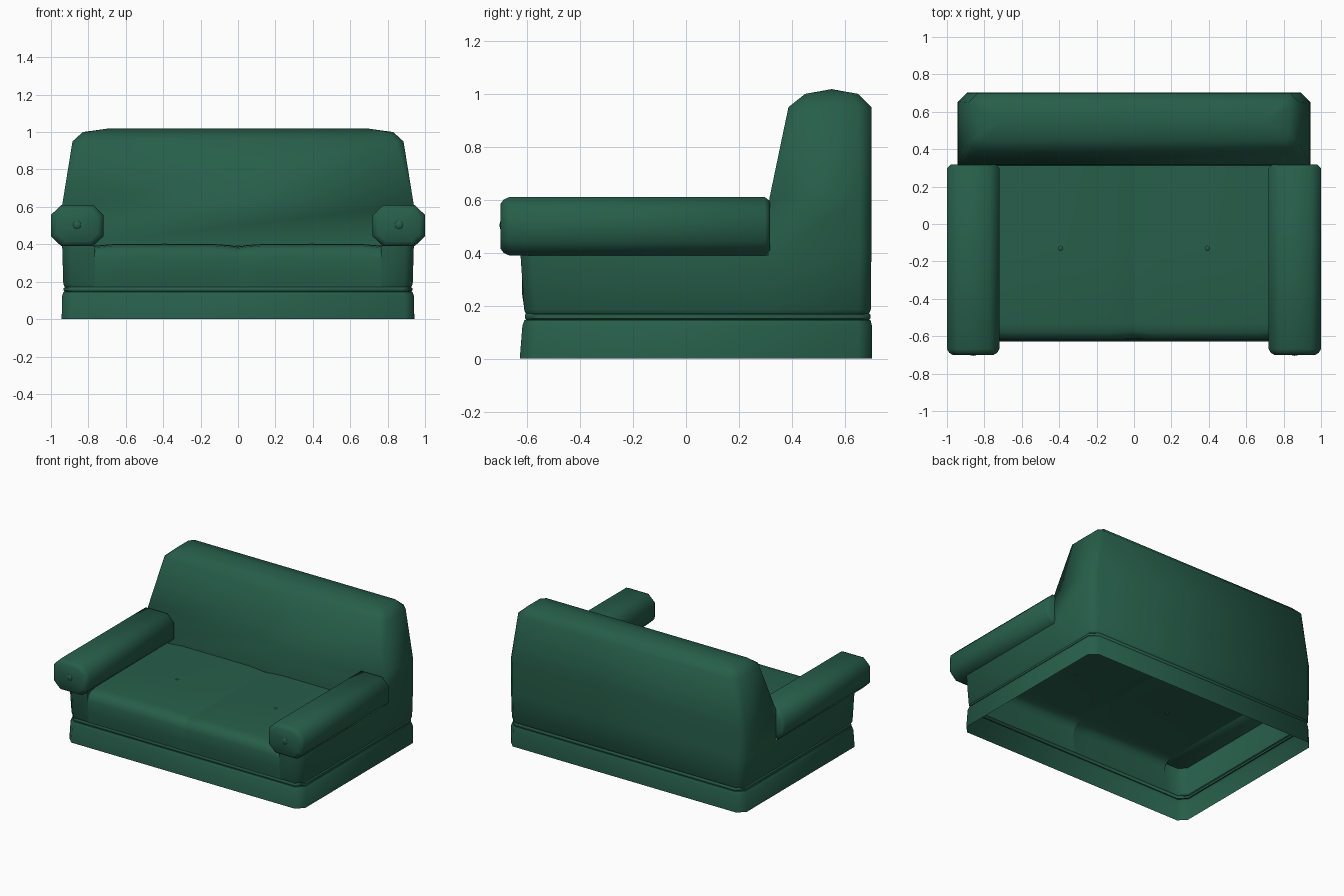
import bpy, bmesh, math
from mathutils import Vector

if "Cube" in bpy.data.objects:
    bpy.data.objects.remove(bpy.data.objects["Cube"])

green = bpy.data.materials.new("dark green fabric")
green.diffuse_color = (0.02, 0.112, 0.069, 1)
green.use_nodes = True
green.node_tree.nodes["Principled BSDF"].inputs["Base Color"].default_value = green.diffuse_color


def loft(bm, rings, closed=True, caps=()):
    """Skin a list of equal-length point rings."""
    rows = [[bm.verts.new(p) for p in r] for r in rings]
    n = len(rows[0])
    for a, b in zip(rows, rows[1:]):
        for i in range(n if closed else n - 1):
            j = (i + 1) % n
            bm.faces.new((a[i], a[j], b[j], b[i]))
    for k in caps:
        # fan cap around a slightly sunken centre
        c = sum((v.co for v in rows[k]), Vector()) / n
        inner = sum((v.co for v in rows[1 if k == 0 else -2]), Vector()) / n
        mid = bm.verts.new(c.lerp(inner, 0.25))
        for i in range(n):
            bm.faces.new((rows[k][i], rows[k][(i + 1) % n], mid))


def finish(bm, name, angle=50, recalc=False):
    bmesh.ops.remove_doubles(bm, verts=bm.verts, dist=0.0005)
    if recalc:
        bmesh.ops.recalc_face_normals(bm, faces=bm.faces)
    me = bpy.data.meshes.new(name)
    bm.to_mesh(me)
    bm.free()
    me.materials.append(green)
    ob = bpy.data.objects.new(name, me)
    bpy.context.collection.objects.link(ob)
    bpy.ops.object.select_all(action='DESELECT')
    bpy.context.view_layer.objects.active = ob
    ob.select_set(True)
    bpy.ops.object.shade_smooth_by_angle(angle=math.radians(angle))
    return ob


def outline(hx, yf, yb, cf, cb, z):
    """Plan rectangle with chamfered corners, counter-clockwise."""
    half = [(hx - cf, yf), (hx, yf + cf), (hx, yb - cb), (hx - cb, yb)]
    pts = half + [(-x, y) for x, y in reversed(half)]
    return [(x, y, z) for x, y in pts]


# skirt with the recessed welt above it, open underneath
bm = bmesh.new()
loft(bm, [outline(0.943 - d, -0.628 + f, 0.702 - e, 0.05, 0.05, z) for z, d, f, e in
          [(0, 0, 0, 0), (0.125, 0.003, 0.01, 0), (0.146, 0.01, 0.018, 0.005),
           (0.147, 0.018, 0.024, 0.01), (0.152, 0.011, 0.02, 0.006),
           (0.166, 0.011, 0.02, 0.006), (0.171, 0.018, 0.024, 0.01)]])
finish(bm, "skirt")

# body: lower wall around sides and rear, welded to the backrest
bm = bmesh.new()
walls = []
for z, hx, yf, yb in [(0.171, 0.925, -0.606, 0.692), (0.185, 0.934, -0.611, 0.698),
                      (0.39, 0.94, -0.625, 0.70)]:
    half = [(0.765, yf), (hx - 0.045, yf), (hx, yf + 0.045), (hx, 0.31),
            (hx, yb - 0.045), (hx - 0.045, yb)]
    walls.append([(x, y, z) for x, y in half + [(-x, y) for x, y in reversed(half)]])
loft(bm, walls, closed=False)
loft(bm, [outline(*r) for r in [
    (0.94, 0.31, 0.70, 0, 0.045, 0.39),
    (0.94, 0.316, 0.70, 0, 0.045, 0.61),
    (0.885, 0.387, 0.70, 0.04, 0.05, 0.95),
    (0.83, 0.45, 0.65, 0.03, 0.03, 1.0),
    (0.70, 0.55, 0.55, 0, 0, 1.018)]])
finish(bm, "body_and_backrest", 62)

# two seat cushions, crowned, with a seam between them
profile = [(-0.608, 0.171), (-0.62, 0.25), (-0.62, 0.335), (-0.608, 0.372),
           (-0.58, 0.392), (-0.53, 0.4), (-0.13, 0.402), (0.312, 0.4)]
columns = [(0, 0.014), (0.05, 0.006), (0.14, 0), (0.4, 0), (0.66, 0), (0.775, 0.01)]
for side, label in ((1, "right"), (-1, "left")):
    bm = bmesh.new()
    cols = columns if side > 0 else columns[::-1]
    loft(bm, [[(side * x, y + (d if y < -0.55 and z > 0.2 else 0) * 0.6,
                z - (d if z > 0.3 else 0)) for x, d in cols]
              for y, z in profile], closed=False)
    finish(bm, label + "_seat_cushion", 60)

# padded arm rolls with eight sides
section = [(-0.085, 0.11), (0.085, 0.11), (0.14, 0.057), (0.14, -0.057),
           (0.085, -0.11), (-0.085, -0.11), (-0.14, -0.057), (-0.14, 0.057)]
for side, label in ((1, "right"), (-1, "left")):
    bm = bmesh.new()
    loft(bm, [[(side * (0.86 + x * s), y, 0.5 + z * s) for x, z in section]
              for y, s in [(-0.70, 0.78), (-0.688, 0.92), (-0.668, 1),
                           (0.298, 1), (0.317, 0.87)]], caps=(0, -1))
    finish(bm, label + "_arm_roll", 60, True)


# upholstery buttons on the arm fronts and the seats
def button(name, loc, r, rot):
    bpy.ops.mesh.primitive_uv_sphere_add(segments=8, ring_count=6, radius=r,
                                         location=loc, rotation=rot)
    ob = bpy.context.object
    ob.name = name
    ob.scale = (1, 1, 0.5)
    ob.data.materials.append(green)
    bpy.ops.object.shade_smooth_by_angle(angle=math.radians(60))


for side, label in ((1, "right"), (-1, "left")):
    button(label + "_arm_button", (side * 0.86, -0.692, 0.504), 0.025, (math.pi / 2, 0, 0))
    button(label + "_seat_button", (side * 0.393, -0.13, 0.401), 0.013, (0, 0, 0))
